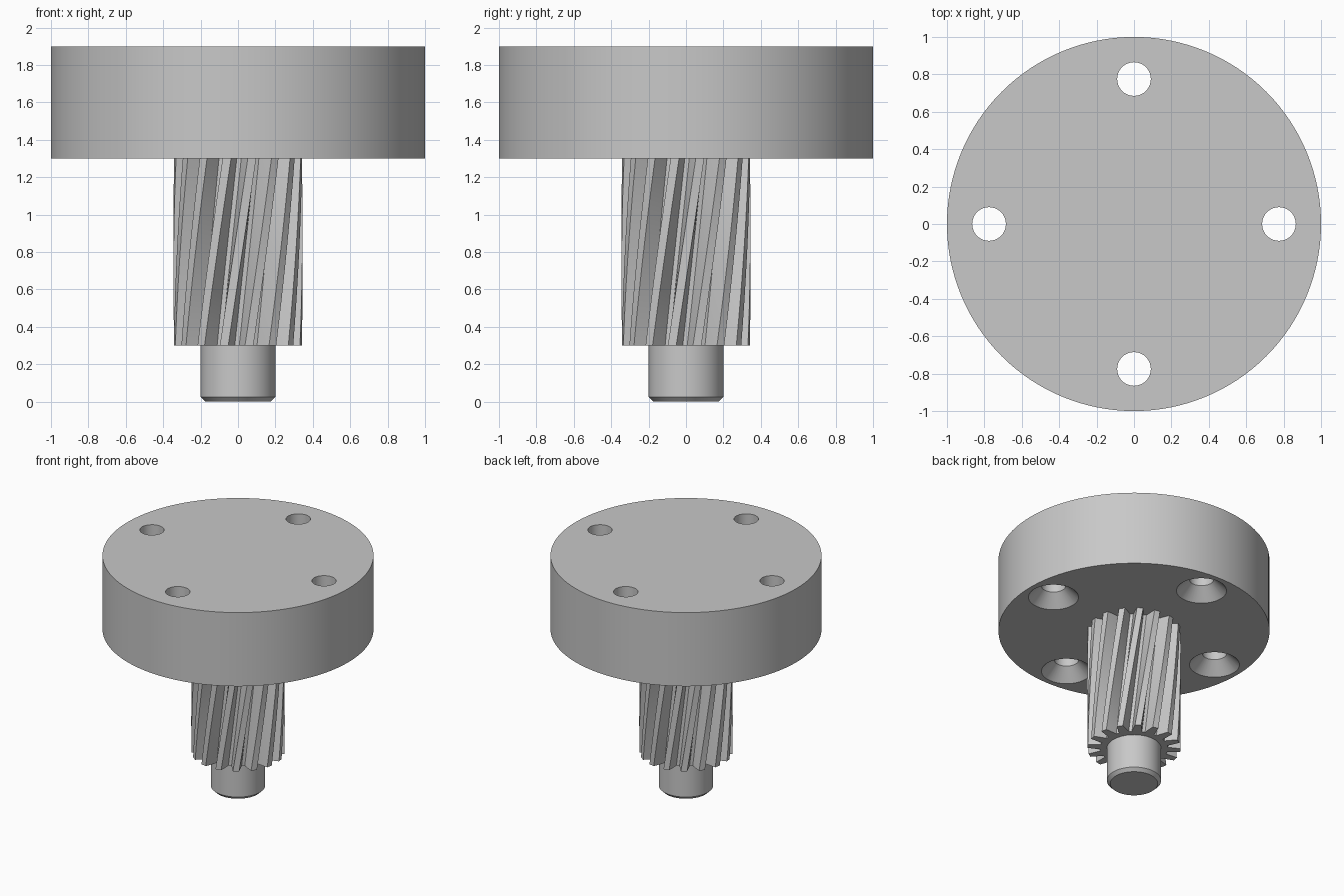
import bpy, bmesh
from math import sin, cos, pi, radians

cube = bpy.data.objects.get("Cube")
if cube:
    bpy.data.objects.remove(cube, do_unlink=True)

steel = bpy.data.materials.new("grey steel")
steel.use_nodes = True
colour = (0.58, 0.58, 0.58, 1)
steel.diffuse_color = colour
steel.node_tree.nodes["Principled BSDF"].inputs["Base Color"].default_value = colour


def loft(name, rings):
    """Closed solid skinned through equal-length rings of points."""
    bm = bmesh.new()
    loops = [[bm.verts.new(p) for p in ring] for ring in rings]
    n = len(loops[0])
    for low, high in zip(loops, loops[1:]):
        for i in range(n):
            j = (i + 1) % n
            bm.faces.new((low[i], low[j], high[j], high[i]))
    bm.faces.new(loops[0][::-1])
    bm.faces.new(loops[-1])
    mesh = bpy.data.meshes.new(name)
    bm.to_mesh(mesh)
    bm.free()
    mesh.materials.append(steel)
    obj = bpy.data.objects.new(name, mesh)
    bpy.context.collection.objects.link(obj)
    return obj


def turned(name, profile, sides, x=0, y=0):
    """Round part from (radius, height) pairs."""
    return loft(name, [[(x + r * cos(2 * pi * i / sides), y + r * sin(2 * pi * i / sides), z)
                        for i in range(sides)] for r, z in profile])


def smooth(obj):
    bpy.ops.object.select_all(action="DESELECT")
    obj.select_set(True)
    bpy.context.view_layer.objects.active = obj
    bpy.ops.object.shade_smooth_by_angle(angle=radians(30))


# Thick round flange with four countersunk through holes
flange = turned("flange", [(1, 1.3), (1, 1.9)], 128)
for k in range(4):
    a = k * pi / 2
    cutter = turned("hole_cutter", [(0.195, 1.29), (0.09, 1.395), (0.09, 2)], 40,
                    0.775 * cos(a), 0.775 * sin(a))
    cutter.hide_render = True
    cut = flange.modifiers.new("hole", "BOOLEAN")
    cut.object = cutter
    cut.solver = "EXACT"
    bpy.context.view_layer.objects.active = flange
    bpy.ops.object.modifier_apply(modifier=cut.name)
    bpy.data.objects.remove(cutter, do_unlink=True)
smooth(flange)

# Helical pinion: one tooth outline repeated and twisted along the shaft
TEETH, TWIST, PHASE = 16, radians(25), radians(10)
TOOTH = [(-8.5, 0.25), (-6, 0.295), (-3.8, 0.345), (3.8, 0.345), (6, 0.295), (8.5, 0.25)]


def gear_ring(z):
    turn = PHASE + TWIST * (z - 0.3)
    ring = []
    for t in range(TEETH):
        for deg, r in TOOTH:
            a = turn + 2 * pi * t / TEETH + radians(deg)
            ring.append((r * cos(a), r * sin(a), z))
    return ring


pinion = loft("helical_pinion", [gear_ring(0.3 + 1.01 * s / 24) for s in range(25)])
smooth(pinion)

# Plain chamfered shaft end
smooth(turned("shaft_end", [(0.175, 0), (0.2, 0.025), (0.2, 0.32)], 64))
